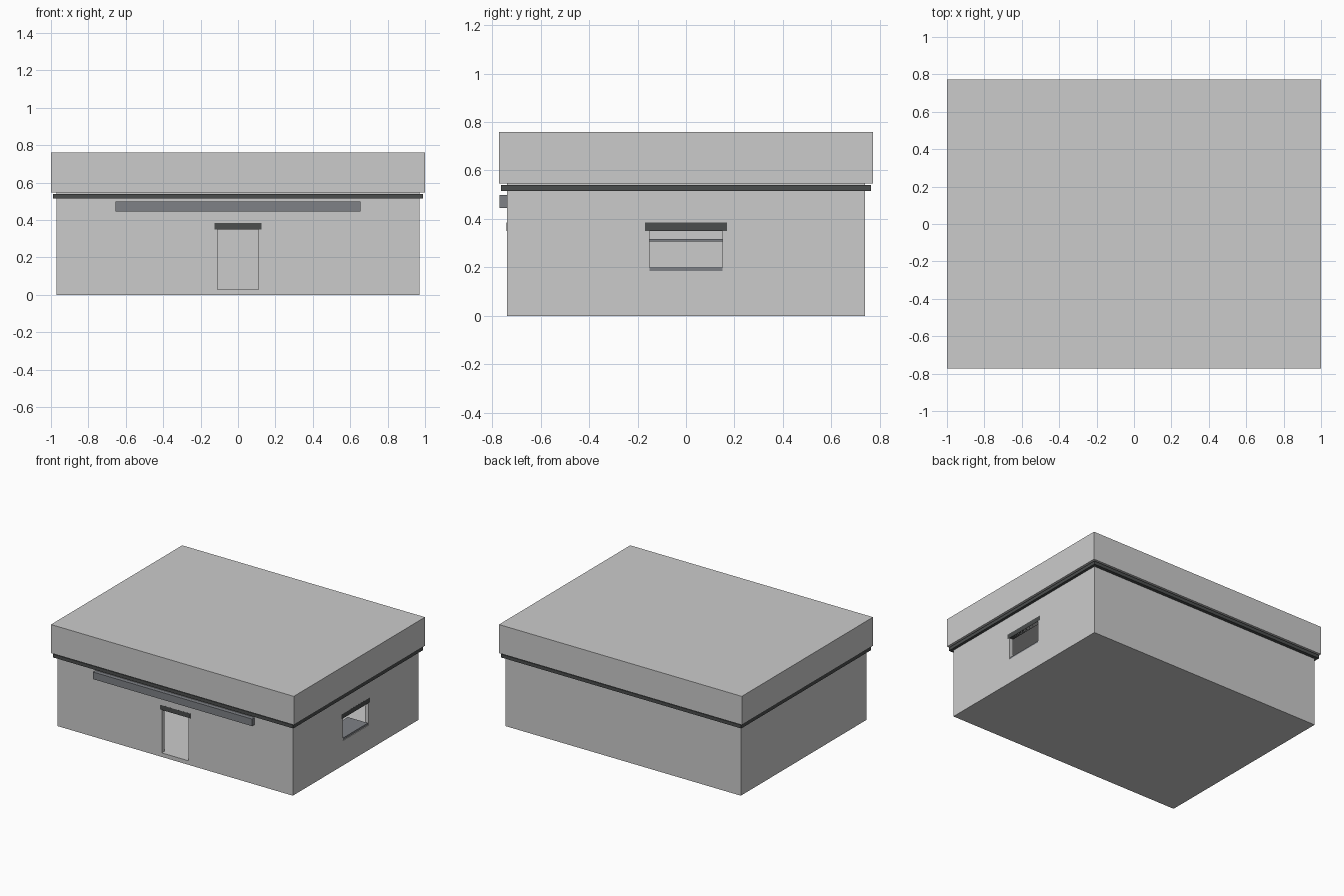
import bpy

if "Cube" in bpy.data.objects:
    bpy.data.objects.remove(bpy.data.objects["Cube"])

def material(name, rgb):
    m = bpy.data.materials.new(name)
    m.diffuse_color = (*rgb, 1)
    m.use_nodes = True
    m.node_tree.nodes["Principled BSDF"].inputs["Base Color"].default_value = m.diffuse_color
    return m

dark = material("dark_trim", (0.07, 0.075, 0.075))
slate = material("slate", (0.21, 0.22, 0.24))

def box(name, x, y, z, mat=None):
    """Axis-aligned box from (min, max) pairs."""
    bpy.ops.mesh.primitive_cube_add(size=1)
    ob = bpy.context.object
    ob.name = name
    for v in ob.data.vertices:
        v.co = [lo + (c + 0.5) * (hi - lo) for c, (lo, hi) in zip(v.co, (x, y, z))]
    if mat:
        ob.data.materials.append(mat)
    return ob

def cut(target, *extents):
    """Subtract a box and discard the cutter."""
    cutter = box("cutter", *extents)
    cutter.hide_render = True
    mod = target.modifiers.new("cut", 'BOOLEAN')
    mod.operation = 'DIFFERENCE'
    mod.solver = 'EXACT'
    mod.object = cutter
    bpy.context.view_layer.objects.active = target
    bpy.ops.object.modifier_apply(modifier=mod.name)
    bpy.data.objects.remove(cutter, do_unlink=True)

# Hollow walls with a raised floor, door opening and side window
walls = box("walls", (-0.97, 0.97), (-0.74, 0.74), (0, 0.547))
cut(walls, (-0.94, 0.94), (-0.71, 0.71), (0.03, 0.6))
cut(walls, (-0.11, 0.11), (-0.80, -0.65), (0.03, 0.35))
cut(walls, (0.90, 1.05), (-0.15, 0.15), (0.185, 0.35))

# Overhanging roof block
box("roof", (-1, 1), (-0.772, 0.772), (0.547, 0.76))

# Dark trim band under the roof
band = box("trim_band", (-0.99, 0.99), (-0.764, 0.764), (0.515, 0.54), dark)
cut(band, (-0.965, 0.965), (-0.735, 0.735), (0.4, 0.6))

# Sign board over the door
box("sign_board", (-0.655, 0.655), (-0.77, -0.735), (0.445, 0.498), slate)

# Lintels flush with the wall
box("door_lintel", (-0.125, 0.125), (-0.7405, -0.71), (0.35, 0.385), dark)
box("window_lintel", (0.94, 0.9705), (-0.17, 0.17), (0.35, 0.385), dark)

# Serving counter inside the window and shelf on the far wall
box("counter", (0.80, 0.965), (-0.15, 0.15), (0.185, 0.2), slate)
box("shelf", (-0.94, -0.80), (-0.30, 0.30), (0.307, 0.318), slate)
